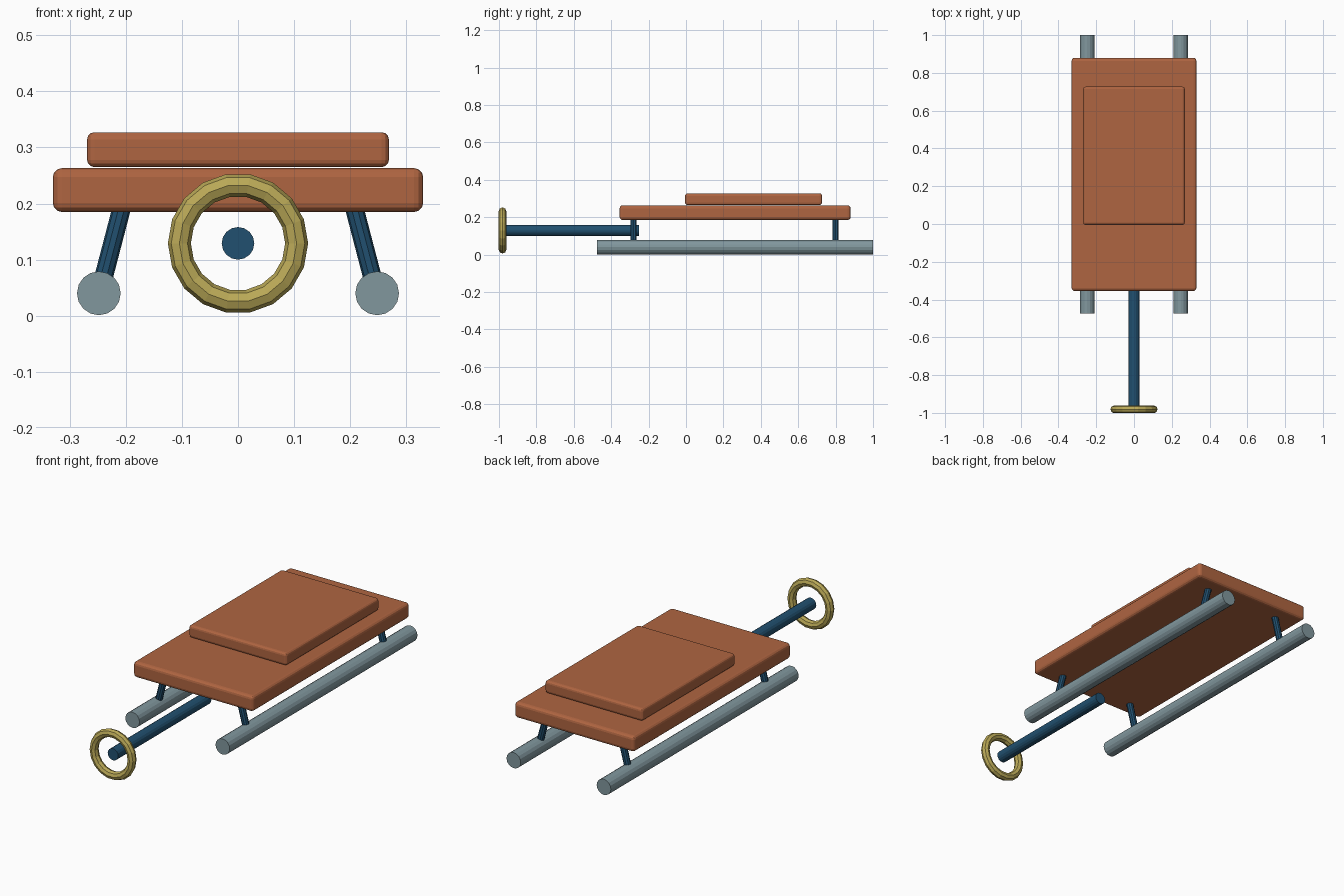
import bpy
from math import radians
from mathutils import Vector

cube = bpy.data.objects.get("Cube")
if cube:
    bpy.data.objects.remove(cube, do_unlink=True)


def material(name, rgb):
    mat = bpy.data.materials.new(name)
    mat.use_nodes = True
    mat.diffuse_color = (*rgb, 1)
    mat.node_tree.nodes["Principled BSDF"].inputs["Base Color"].default_value = (*rgb, 1)
    return mat


rust = material("rust_orange", (0.43, 0.13, 0.053))
steel = material("grey_steel", (0.22, 0.31, 0.34))
navy = material("deep_blue", (0.015, 0.08, 0.16))
brass = material("brass_yellow", (0.49, 0.395, 0.095))


def finish(name, mat):
    obj = bpy.context.object
    obj.name = name
    obj.data.materials.append(mat)
    return obj


def slab(name, low, high, bevel, mat):
    """Box between two corners with rounded edges."""
    low, high = Vector(low), Vector(high)
    bpy.ops.mesh.primitive_cube_add(size=1, location=(low + high) / 2)
    obj = finish(name, mat)
    obj.scale = high - low
    bpy.ops.object.transform_apply(location=False, rotation=False, scale=True)
    mod = obj.modifiers.new("rounded_edges", 'BEVEL')
    mod.width = bevel
    mod.segments = 3


def rod(name, start, end, radius, sides, mat):
    """Faceted cylinder between two points."""
    start, end = Vector(start), Vector(end)
    axis = end - start
    bpy.ops.mesh.primitive_cylinder_add(vertices=sides, radius=radius,
                                        depth=axis.length, location=(start + end) / 2)
    finish(name, mat).rotation_euler = axis.to_track_quat('Z', 'Y').to_euler()


# Deck and seat pad
slab("deck", (-0.33, -0.355, 0.185), (0.33, 0.88, 0.263), 0.016, rust)
slab("seat_pad", (-0.269, -0.005, 0.265), (0.269, 0.727, 0.327), 0.013, rust)

# Runners with leaning struts on both sides
for side, sign in (("left", 1), ("right", -1)):
    rod(side + "_runner", (sign * 0.248, -0.475, 0.04), (sign * 0.248, 1, 0.04),
        0.039, 16, steel)
    for end, y in (("front", -0.28), ("back", 0.8)):
        rod(f"{side}_{end}_strut", (sign * 0.247, y, 0.04), (sign * 0.2, y, 0.22),
            0.0165, 10, navy)

# Steering shaft and ring
rod("steering_shaft", (0, -0.982, 0.129), (0, -0.25, 0.129), 0.029, 16, navy)
bpy.ops.mesh.primitive_torus_add(major_segments=18, minor_segments=8,
                                 major_radius=0.1045, minor_radius=0.0205,
                                 location=(0, -0.981, 0.129),
                                 rotation=(radians(90), 0, 0))
finish("steering_ring", brass)
